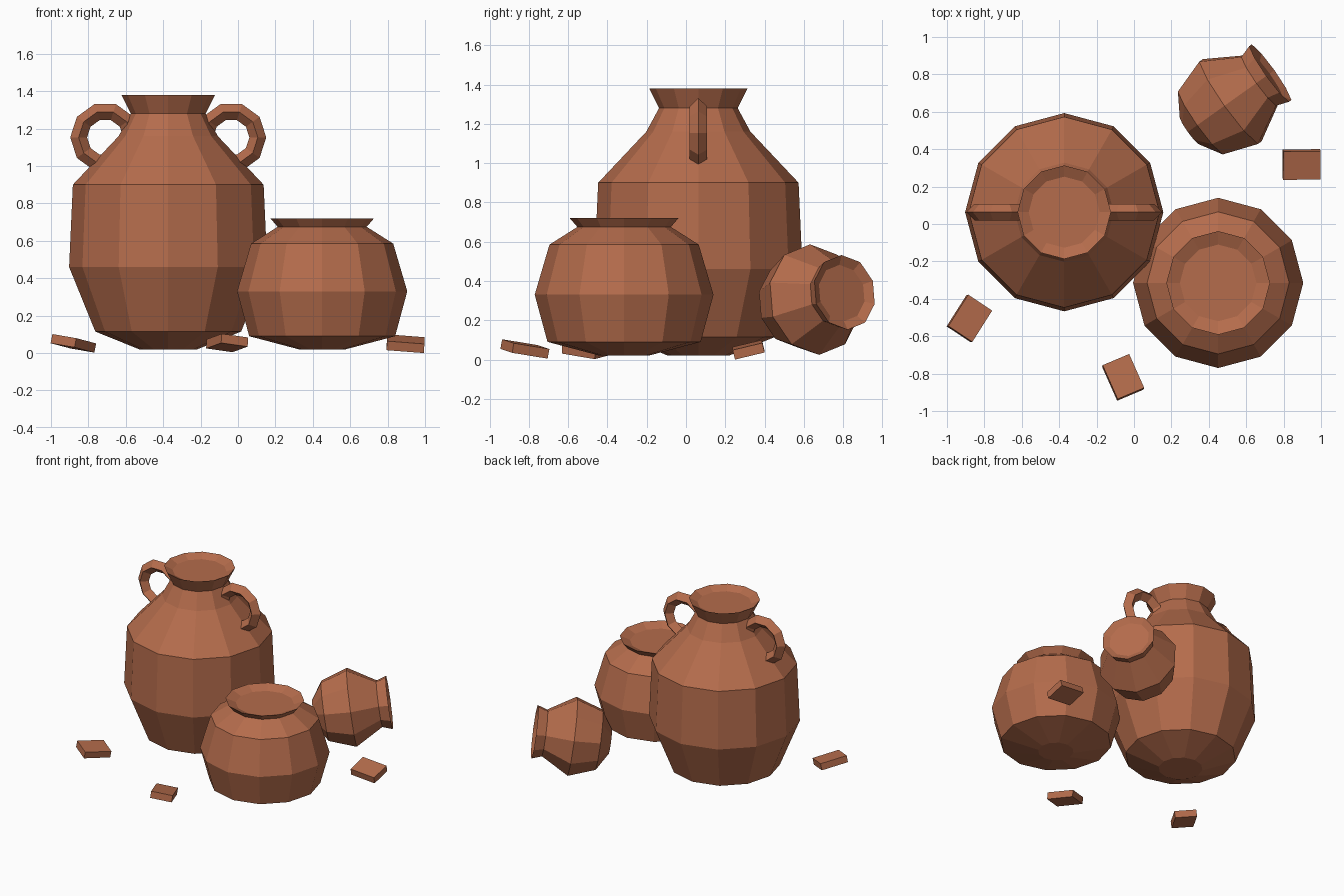
import bpy, bmesh, math
from mathutils import Vector, Matrix

if "Cube" in bpy.data.objects:
    bpy.data.objects.remove(bpy.data.objects["Cube"])

clay = bpy.data.materials.new("terracotta")
clay.diffuse_color = (0.46, 0.15, 0.072, 1)
clay.use_nodes = True
clay.node_tree.nodes["Principled BSDF"].inputs["Base Color"].default_value = clay.diffuse_color


def finish(name, bm, matrix):
    bmesh.ops.recalc_face_normals(bm, faces=bm.faces)
    mesh = bpy.data.meshes.new(name)
    bm.to_mesh(mesh)
    bm.free()
    mesh.materials.append(clay)
    ob = bpy.data.objects.new(name, mesh)
    ob.matrix_world = matrix
    bpy.context.collection.objects.link(ob)
    return ob


def loft(bm, rings, closed=False):
    """Skin between rings of vertices; cap the ends unless closed."""
    pairs = list(zip(rings, rings[1:]))
    if closed:
        pairs.append((rings[-1], rings[0]))
    for a, b in pairs:
        n = len(a)
        for i in range(n):
            j = (i + 1) % n
            bm.faces.new((a[i], a[j], b[j], b[i]))
    if not closed:
        bm.faces.new(rings[0])
        bm.faces.new(rings[-1])


def pot(name, profile, sides, matrix):
    """Faceted pot turned around z from (radius, height) points."""
    bm = bmesh.new()
    rings = []
    for r, z in profile:
        angles = [math.tau * i / sides for i in range(sides)]
        rings.append([bm.verts.new((r * math.cos(t), r * math.sin(t), z)) for t in angles])
    loft(bm, rings)
    return finish(name, bm, matrix)


def ring_handle(name, centre, mirror):
    """Ten-sided ring with a diamond section, standing in the xz plane."""
    bm = bmesh.new()
    major, minor = 0.142, 0.045
    rings = []
    for i in range(10):
        t = math.tau * i / 10
        ring = []
        for k in range(4):
            s = math.tau * k / 4
            r = major + minor * math.cos(s)
            ring.append(bm.verts.new((mirror * r * math.cos(t), minor * math.sin(s), r * math.sin(t))))
        rings.append(ring)
    loft(bm, rings, closed=True)
    return finish(name, bm, Matrix.Translation(centre))


# Tall jar with two handles
JX, JY = -0.373, 0.063
pot("tall_jar",
    [(0.155, 0.02), (0.39, 0.115), (0.53, 0.46), (0.51, 0.90), (0.265, 1.16),
     (0.20, 1.28), (0.25, 1.38), (0.19, 1.35)],
    12, Matrix.Translation((JX, JY, 0)))
for side, m in (("left", -1), ("right", 1)):
    ring_handle(side + "_handle", (JX + m * 0.337, JY, 1.153), m)

# Wide round pot
pot("wide_pot",
    [(0.125, 0.02), (0.39, 0.09), (0.455, 0.33), (0.38, 0.585), (0.238, 0.675),
     (0.277, 0.72), (0.205, 0.69)],
    12, Matrix.Translation((0.45, -0.315, 0)))

# Small pot lying on its side, mouth to the back right and slightly up
az, el = math.radians(35.5), math.radians(8)
axis = Vector((math.cos(az) * math.cos(el), math.sin(az) * math.cos(el), math.sin(el)))
mouth = Vector((0.729, 0.807, 0.342))
lay = Matrix.Rotation(az, 4, 'Z') @ Matrix.Rotation(math.pi / 2 - el, 4, 'Y')
pot("fallen_pot",
    [(0.09, 0.0), (0.217, 0.08), (0.284, 0.27), (0.168, 0.465), (0.192, 0.535), (0.145, 0.51)],
    10, Matrix.Translation(mouth - axis * 0.535) @ lay)

# Broken shards: centre, turn in degrees, slope along x and y
shards = [
    ((-0.88, -0.505, 0.052), 57, -0.20, -0.04),
    ((-0.058, -0.82, 0.054), -66.6, -0.06, -0.19),
    ((0.896, 0.318, 0.05), 0, -0.08, 0.24),
]
for i, (centre, turn, sx, sy) in enumerate(shards):
    bm = bmesh.new()
    bmesh.ops.create_cube(bm, size=1)
    bmesh.ops.scale(bm, vec=(0.2, 0.155, 0.05), verts=bm.verts)
    tilt = Vector((0, 0, 1)).rotation_difference(Vector((-sx, -sy, 1))).to_matrix().to_4x4()
    finish(f"shard_{i + 1}", bm,
           Matrix.Translation(centre) @ tilt @ Matrix.Rotation(math.radians(turn), 4, 'Z'))
